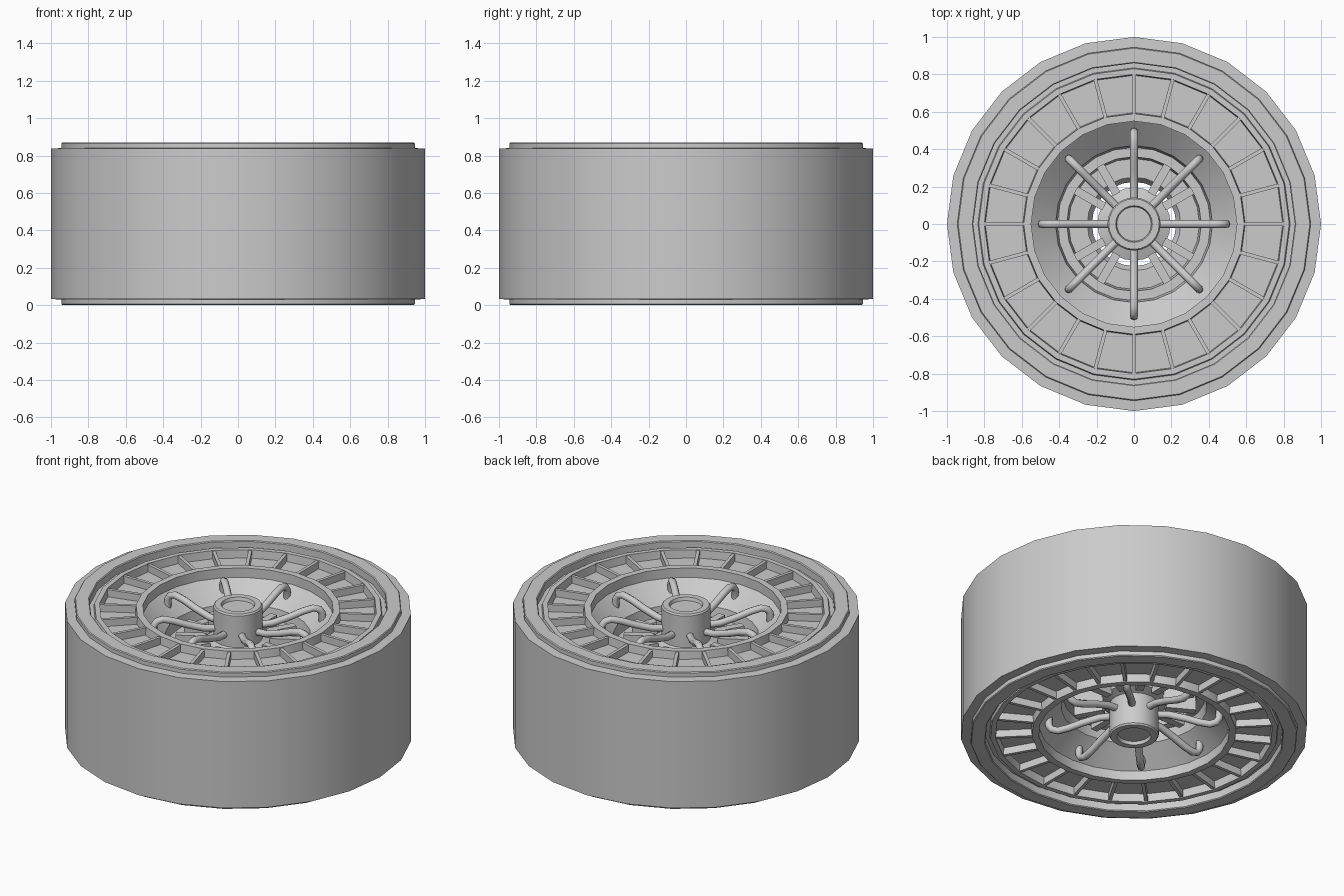
import bpy, bmesh, math
from mathutils import Matrix, Vector

if "Cube" in bpy.data.objects:
    bpy.data.objects.remove(bpy.data.objects["Cube"])

MID = 0.435   # the wheel is symmetric about this height
SIDES = 24


def finish(bm, name, smooth=True):
    bmesh.ops.remove_doubles(bm, verts=bm.verts, dist=1e-5)
    bmesh.ops.recalc_face_normals(bm, faces=bm.faces)
    mesh = bpy.data.meshes.new(name)
    bm.to_mesh(mesh)
    bm.free()
    ob = bpy.data.objects.new(name, mesh)
    bpy.context.collection.objects.link(ob)
    if smooth:
        bpy.ops.object.select_all(action='DESELECT')
        ob.select_set(True)
        bpy.context.view_layer.objects.active = ob
        bpy.ops.object.shade_smooth_by_angle(angle=math.radians(30))
    return ob


def lathe(name, half, closed=True):
    """Revolve a half profile (radius, height above middle) and its mirror."""
    pts = half + [(r, -h) for r, h in reversed(half)]
    bm = bmesh.new()
    rings = []
    for k in range(SIDES):
        a = 2 * math.pi * k / SIDES
        rings.append([bm.verts.new((r * math.cos(a), r * math.sin(a), MID + h)) for r, h in pts])
    n = len(pts)
    for k in range(SIDES):
        p, q = rings[k], rings[(k + 1) % SIDES]
        for i in range(n if closed else n - 1):
            j = (i + 1) % n
            if pts[i][0] == 0 and pts[j][0] == 0:
                continue
            if pts[i][0] == 0:
                bm.faces.new((p[i], p[j], q[j]))
            elif pts[j][0] == 0:
                bm.faces.new((p[i], p[j], q[i]))
            else:
                bm.faces.new((p[i], p[j], q[j], q[i]))
    return finish(bm, name)


def radial_boxes(name, count, r0, r1, width, h0, h1):
    """Boxes pointing outwards, repeated around the axis on both sides."""
    bm = bmesh.new()
    for side in (1, -1):
        for k in range(count):
            m = (Matrix.Rotation(2 * math.pi * k / count, 4, 'Z')
                 @ Matrix.Translation(((r0 + r1) / 2, 0, MID + side * (h0 + h1) / 2))
                 @ Matrix.Diagonal((r1 - r0, width, h1 - h0, 1)))
            bmesh.ops.create_cube(bm, size=1, matrix=m)
    return finish(bm, name, False)


# Tyre with raised side walls
lathe("tyre", [(1.0, 0.0), (1.0, 0.402), (0.945, 0.405), (0.945, 0.43), (0.94, 0.435),
               (0.865, 0.435), (0.86, 0.43), (0.86, 0.36), (0.85, 0.0)])

# Rim: outer lip, recessed ribbed face, inner lip, stepped bowl and bore
lathe("rim", [(0.862, 0.385), (0.835, 0.385), (0.83, 0.405), (0.80, 0.405), (0.795, 0.355),
              (0.595, 0.355), (0.59, 0.405), (0.55, 0.405), (0.55, 0.345), (0.42, 0.235),
              (0.41, 0.17), (0.36, 0.17), (0.35, 0.10), (0.25, 0.10), (0.225, 0.06)])

# Ribs in the recessed face
radial_boxes("rim_ribs", 24, 0.585, 0.80, 0.02, 0.34, 0.40)

# Hub with dished caps and a wider drum in the middle
lathe("hub", [(0, 0.41), (0.092, 0.41), (0.098, 0.43), (0.135, 0.43), (0.142, 0.42),
              (0.142, 0.22), (0.195, 0.20)], closed=True)

# Lugs joining the drum to the bore
radial_boxes("hub_lugs", 12, 0.185, 0.36, 0.045, 0.08, 0.23)

# Bent tube spokes on both sides
curve = bpy.data.curves.new("tube_spokes", 'CURVE')
curve.dimensions = '3D'
curve.bevel_depth = 0.022
curve.bevel_resolution = 2
curve.use_fill_caps = True
path = [(0.12, 0.29), (0.20, 0.295), (0.30, 0.325), (0.38, 0.355), (0.44, 0.37),
        (0.475, 0.36), (0.492, 0.335), (0.495, 0.27)]
for side in (1, -1):
    for k in range(8):
        a = math.pi * k / 4
        s = curve.splines.new('POLY')
        s.points.add(len(path) - 1)
        for p, (r, h) in zip(s.points, path):
            p.co = (r * math.cos(a), r * math.sin(a), MID + side * h, 1)
        s.use_smooth = True
bpy.context.collection.objects.link(bpy.data.objects.new("tube_spokes", curve))
